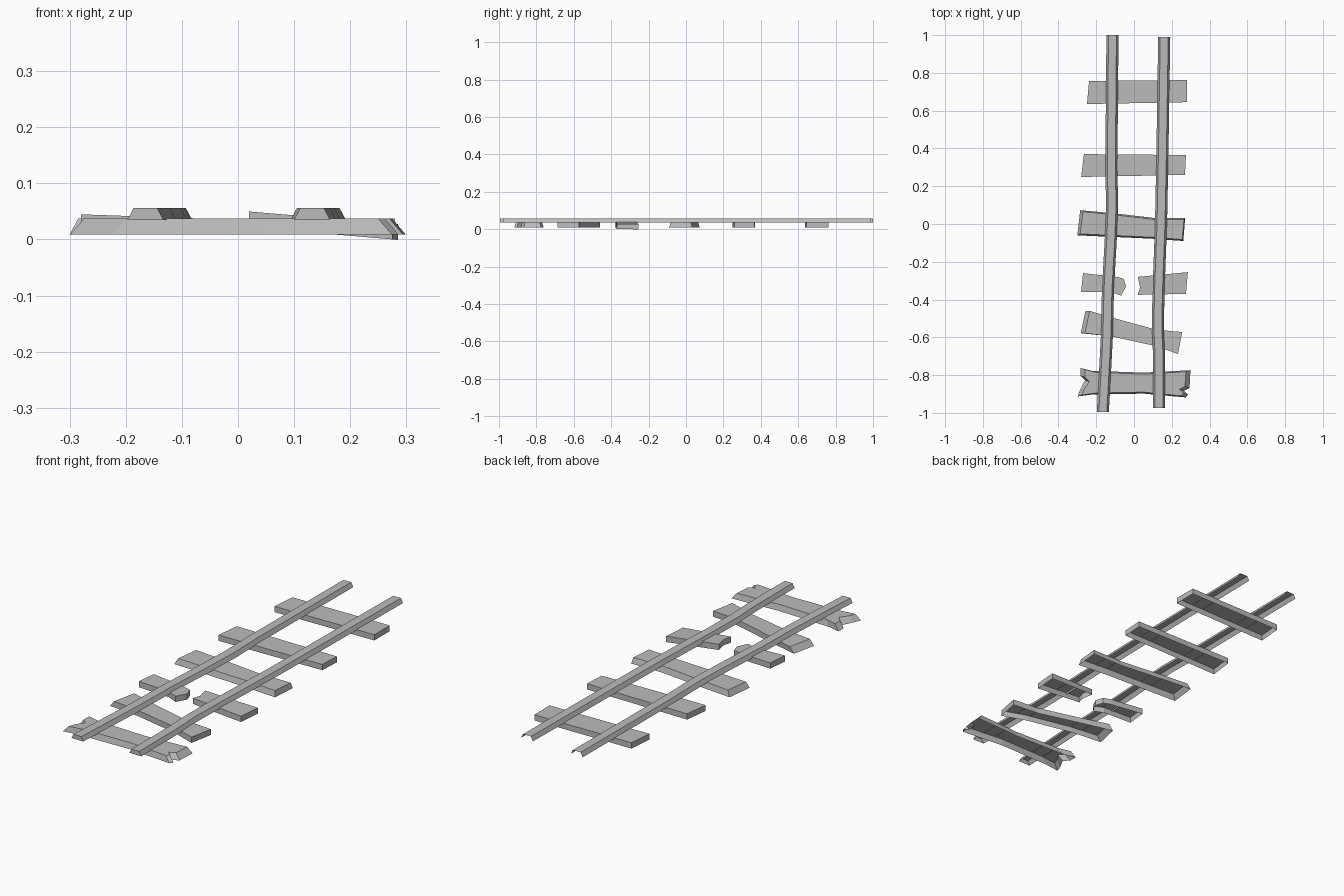
import bpy
import bmesh
from mathutils import Vector

cube = bpy.data.objects.get("Cube")
if cube:
    bpy.data.objects.remove(cube)

GREY = (0.5, 0.5, 0.5, 1)
grey = bpy.data.materials.new("plain grey")
grey.use_nodes = True
grey.diffuse_color = GREY
grey.node_tree.nodes["Principled BSDF"].inputs["Base Color"].default_value = GREY

TIE_TOP, TIE_DEPTH = 0.037, 0.028
RAIL_BASE, RAIL_TOP = 0.035, 0.056


def finish(name, bm):
    mesh = bpy.data.meshes.new(name)
    bm.to_mesh(mesh)
    bm.free()
    mesh.materials.append(grey)
    obj = bpy.data.objects.new(name, mesh)
    bpy.context.collection.objects.link(obj)
    return obj


def tie(name, outline, flare=(0, 0, 0), slope=0, pivot=0):
    """Open-bottomed plank; flare widens the foot at the left, right and long sides."""
    right_flare, left_flare, side_flare = flare
    xs, ys = zip(*outline)
    mid_x, mid_y = (min(xs) + max(xs)) / 2, (min(ys) + max(ys)) / 2
    half = (max(xs) - min(xs)) / 2
    bm = bmesh.new()
    top, foot = [], []
    for x, y in outline:
        z = TIE_TOP + slope * (x - pivot)
        top.append(bm.verts.new((x, y, z)))
        if x - mid_x < -0.7 * half:
            x -= right_flare
        elif x - mid_x > 0.7 * half:
            x += left_flare
        y += side_flare if y > mid_y else -side_flare
        foot.append(bm.verts.new((x, y, z - TIE_DEPTH)))
    # Outlines run clockwise from above, so reverse them to face up
    bm.faces.new(top[::-1])
    for i in range(len(top)):
        j = (i + 1) % len(top)
        bm.faces.new((foot[j], foot[i], top[i], top[j]))
    return finish(name, bm)


def rail(name, path):
    """Trapezoid rail swept along a bent path, open underneath and at the back."""
    section = [(-0.032, RAIL_BASE), (-0.021, RAIL_TOP), (0.021, RAIL_TOP), (0.032, RAIL_BASE)]
    bm = bmesh.new()
    rings = [[bm.verts.new((x + dx, y, z)) for dx, z in section] for x, y in path]
    for a, b in zip(rings, rings[1:]):
        for i in range(3):
            bm.faces.new((a[i], a[i + 1], b[i + 1], b[i]))
    bm.faces.new(rings[0][::-1])
    obj = finish(name, bm)
    bpy.ops.object.select_all(action="DESELECT")
    obj.select_set(True)
    bpy.context.view_layer.objects.active = obj
    bpy.ops.object.shade_smooth_by_angle()
    return obj


# Rails
rail("right_rail", [(-0.165, -0.995), (-0.15, -0.72), (-0.143, -0.58), (-0.138, -0.35),
                    (-0.123, -0.08), (-0.116, 0.1), (-0.12, 0.3), (-0.114, 1)])
rail("left_rail", [(0.132, -0.975), (0.132, -0.68), (0.126, -0.55), (0.13, -0.35),
                   (0.143, 0), (0.15, 0.35), (0.16, 0.99)])

# Straight ties at the back
tie("back_tie", [(-0.238, 0.757), (0.28, 0.762), (0.28, 0.645), (-0.249, 0.635)])
tie("second_tie", [(-0.265, 0.37), (0.275, 0.365), (0.27, 0.26), (-0.28, 0.249)])

# Worn tie in the middle
tie("middle_tie", [(-0.27, 0.065), (-0.12, 0.05), (0.1, 0.025), (0.265, 0.025),
                   (0.255, -0.082), (0.1, -0.07), (-0.12, -0.06), (-0.285, -0.052)],
    (0.015, 0.006, 0.008))

# Broken tie in two tilted halves
tie("broken_tie_right_half", [(-0.27, -0.26), (-0.09, -0.28), (-0.055, -0.29), (-0.042, -0.33),
                              (-0.068, -0.38), (-0.12, -0.36), (-0.28, -0.36)],
    slope=-0.035, pivot=-0.06)
tie("broken_tie_left_half", [(0.02, -0.28), (0.285, -0.255), (0.275, -0.37), (0.02, -0.375),
                             (0.032, -0.335)], slope=-0.085, pivot=0.17)

# Skewed tie
tie("skewed_tie", [(-0.235, -0.46), (-0.1, -0.5), (0.12, -0.56), (0.255, -0.572),
                   (0.233, -0.688), (0.11, -0.645), (-0.12, -0.595), (-0.26, -0.578)],
    (0.022, 0, 0))

# Chipped tie at the front
tie("front_tie", [(-0.26, -0.77), (-0.2, -0.785), (0.05, -0.795), (0.275, -0.782),
                  (0.27, -0.86), (0.24, -0.875), (0.262, -0.895), (0.25, -0.91),
                  (0.05, -0.89), (-0.2, -0.895), (-0.275, -0.905), (-0.262, -0.87),
                  (-0.235, -0.835), (-0.26, -0.81)], (0.024, 0.024, 0.008))
